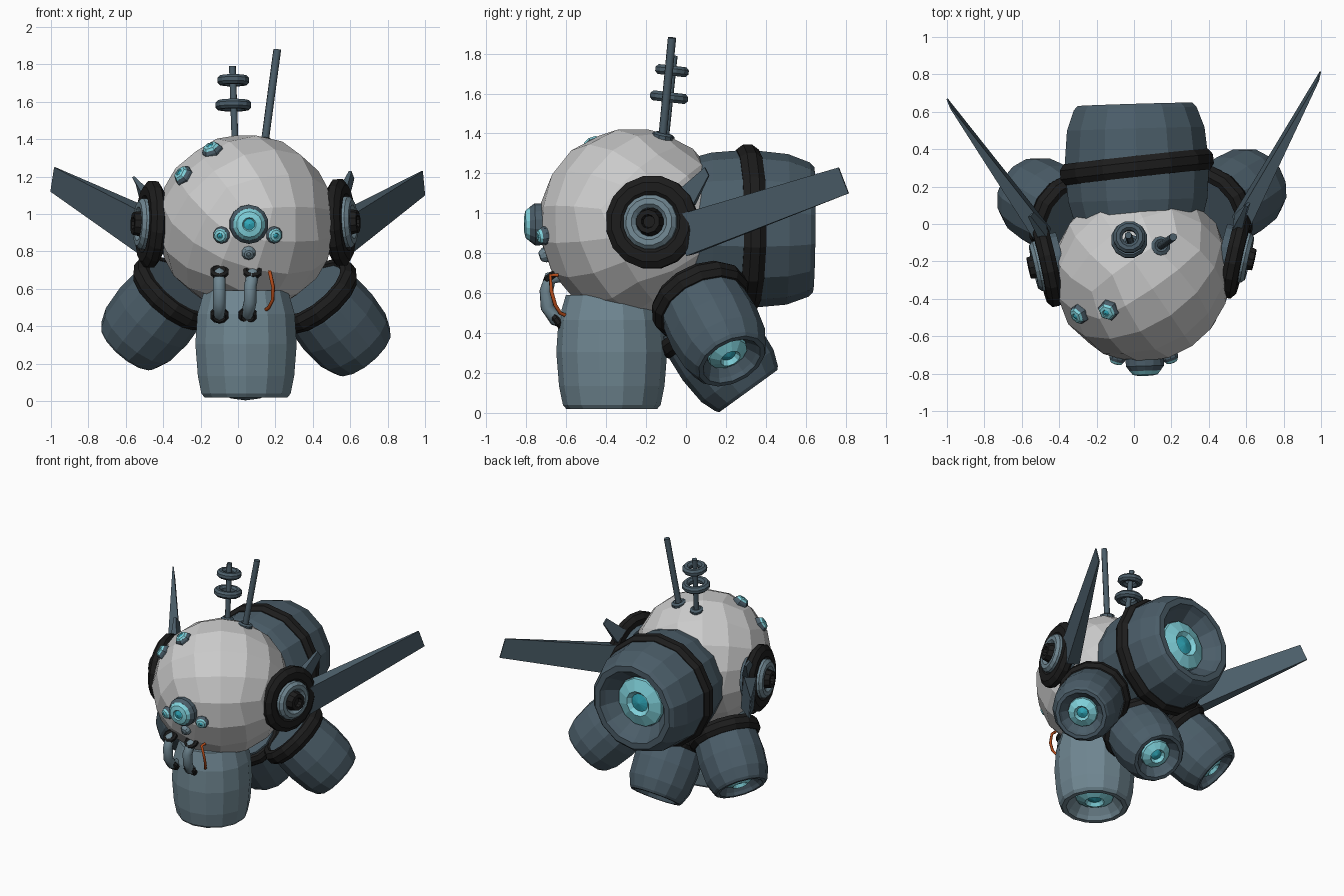
import bpy, bmesh, math
from mathutils import Vector, Matrix

if "Cube" in bpy.data.objects:
    bpy.data.objects.remove(bpy.data.objects["Cube"])

def material(name, rgb):
    m = bpy.data.materials.new(name)
    m.diffuse_color = (*rgb, 1)
    m.use_nodes = True
    m.node_tree.nodes["Principled BSDF"].inputs["Base Color"].default_value = m.diffuse_color
    return m

SLATE = material("slate", (0.07, 0.11, 0.14))
STEEL = material("steel", (0.16, 0.24, 0.285))
BLACK = material("rubber", (0.012, 0.012, 0.012))
GLOW = material("glow", (0.22, 0.65, 0.72))
CORE = material("core", (0.03, 0.4, 0.5))
WIRE = material("wire", (0.45, 0.07, 0.01))

def finish(name, bm, mat=None):
    bmesh.ops.remove_doubles(bm, verts=bm.verts, dist=1e-5)
    bmesh.ops.recalc_face_normals(bm, faces=bm.faces)
    me = bpy.data.meshes.new(name)
    bm.to_mesh(me)
    bm.free()
    ob = bpy.data.objects.new(name, me)
    bpy.context.collection.objects.link(ob)
    if mat:
        me.materials.append(mat)
    return ob

def lathe(name, profile, pos, axis, mat, segs=12, closed=False):
    """Revolve (radius, height) points round an axis through pos."""
    frame = Matrix.Translation(pos) @ Vector(axis).to_track_quat('Z', 'Y').to_matrix().to_4x4()
    bm = bmesh.new()
    rings = []
    for r, h in profile:
        if r < 1e-6:
            rings.append([bm.verts.new(frame @ Vector((0, 0, h)))] * segs)
            continue
        rings.append([bm.verts.new(frame @ Vector((r * math.cos(a), r * math.sin(a), h)))
                      for a in (2 * math.pi * (i + .5) / segs for i in range(segs))])
    if closed:
        rings.append(rings[0])
    for a, b in zip(rings, rings[1:]):
        for i in range(segs):
            j = (i + 1) % segs
            vs = list(dict.fromkeys((a[i], a[j], b[j], b[i])))
            if len(vs) > 2:
                bm.faces.new(vs)
    return finish(name, bm, mat)

def ring(name, pos, axis, major, minor, mat, segs=14, sides=8, stretch=1):
    """Torus; stretch widens or flattens its section along the axis."""
    prof = [(major + minor * math.cos(t), minor * stretch * math.sin(t))
            for t in (2 * math.pi * (i + .5) / sides for i in range(sides))]
    return lathe(name, prof, pos, axis, mat, segs, True)

def tube(name, pts, radius, mat, sides=2):
    cu = bpy.data.curves.new(name, 'CURVE')
    cu.dimensions = '3D'
    cu.bevel_depth, cu.bevel_resolution = radius, sides
    cu.use_fill_caps = True
    sp = cu.splines.new('POLY')
    sp.points.add(len(pts) - 1)
    for p, co in zip(sp.points, pts):
        p.co = (*co, 1)
    ob = bpy.data.objects.new(name, cu)
    bpy.context.collection.objects.link(ob)
    cu.materials.append(mat)

def pod(name, pos, axis, length, top, mid, end, mat, collar=None):
    """Barrel thruster with a recessed glowing nozzle."""
    L, axis = length, Vector(axis).normalized()
    pos = Vector(pos)
    floor = L - .36 * end
    lathe(name, [(0, 0), (top, 0), (mid * .96, .22 * L), (mid, .5 * L), (mid * .95, .8 * L),
                 (end * 1.02, .965 * L), (end * .95, L), (end * .82, L), (end * .76, L - .12 * end),
                 (end * .56, floor), (0, floor)], pos, axis, mat, 14)
    lathe(name + "_nozzle", [(0, floor - .02), (end * .56, floor - .01), (end * .54, floor + .02),
                             (end * .28, floor + .05), (end * .2, floor + .02), (0, floor + .02)],
          pos, axis, GLOW)
    lathe(name + "_nozzle_core", [(end * .2, floor + .025), (0, floor + .04)], pos, axis, CORE)
    if collar:
        h, major, minor, tilt = collar
        ring(name + "_collar", pos + axis * h, axis + Vector((tilt, 0, 0)), major, minor, BLACK, stretch=1.35)

def fin(name, quad, thick_root, thick_tip, mat):
    """Flat tapering blade: root top, root bottom, tip bottom, tip top."""
    q = [Vector(p) for p in quad]
    n = (q[2] - q[0]).cross(q[3] - q[1]).normalized()
    th = (thick_root, thick_root, thick_tip, thick_tip)
    bm = bmesh.new()
    a = [bm.verts.new(p + n * t / 2) for p, t in zip(q, th)]
    b = [bm.verts.new(p - n * t / 2) for p, t in zip(q, th)]
    bm.faces.new(a)
    bm.faces.new(b)
    for i in range(4):
        j = (i + 1) % 4
        bm.faces.new((a[i], a[j], b[j], b[i]))
    finish(name, bm, mat)

# Round faceted body
CENTRE, R = Vector((.043, -.265, .95)), .475
bm = bmesh.new()
bmesh.ops.create_cube(bm, size=1)
bmesh.ops.subdivide_edges(bm, edges=bm.edges[:], cuts=3, use_grid_fill=True)
turn = Matrix.Rotation(.6, 3, 'Z') @ Matrix.Rotation(.6, 3, 'X')
for v in bm.verts:
    w = Vector([math.tan(c * math.pi / 2) for c in v.co])
    v.co = CENTRE + turn @ w.normalized() * (R + .004)
finish("body", bm)

# Thruster pods: front, rear, left and right, and the large back engine
pod("front_pod", (.043, -.372, .59), (0, 0, -1), .57, .23, .278, .24, STEEL)
pod("rear_pod", (.04, .037, .49), (0, .587, -.81), .47, .2, .235, .19, SLATE, (.06, .21, .038, 0))
pod("right_pod", (.395, .055, .59), (.6, .38, -.72), .465, .2, .235, .19, SLATE, (.04, .217, .042, 0))
pod("left_pod", (-.315, .015, .615), (-.6, .36, -.71), .455, .2, .235, .19, SLATE, (.05, .217, .042, 0))
pod("back_engine", (.025, -.02, .925), (-.03, 1, -.01), .66, .34, .397, .33, SLATE, (.325, .381, .045, -.08))

# Ear discs, one on each side, turned slightly forward
for side, pos, axis in (("right", (.545, -.17, .955), (1, -.22, .05)),
                        ("left", (-.465, -.215, .945), (-1, -.22, .05))):
    p, a = Vector(pos), Vector(axis).normalized()
    ring(side + "_ear_tyre", p, a, .178, .062, BLACK, 16, 8, .75)
    lathe(side + "_ear_plate", [(0, -.08), (.16, -.08), (.16, .025), (0, .025)], p, a, SLATE, 16)
    ring(side + "_ear_ring", p + a * .04, a, .105, .036, STEEL, 16)
    lathe(side + "_ear_hub", [(.075, .02), (.06, .1), (.035, .1), (.03, .07), (0, .07)],
          p, a, BLACK, 10)

# Swept fins and the short spikes above them
fin("right_fin", [(.575, -.01, 1.0), (.565, .02, .79), (.997, .815, 1.1), (.985, .765, 1.23)], .09, .008, SLATE)
fin("left_fin", [(-.49, -.07, 1.02), (-.48, -.05, .78), (-1.0, .67, 1.12), (-.98, .62, 1.25)], .09, .008, SLATE)
fin("right_spike", [(.55, -.04, 1.11), (.56, .04, 1.04), (.615, .115, 1.19), (.6, .095, 1.23)], .05, .015, SLATE)
fin("left_spike", [(-.48, -.09, 1.1), (-.49, -.01, 1.03), (-.54, .06, 1.16), (-.56, .04, 1.2)], .05, .015, SLATE)

# Antennas
tube("plain_antenna", [(.14, -.12, 1.36), (.21, -.07, 1.88)], .021, SLATE)
ring("plain_antenna_foot", (.142, -.118, 1.385), (.15, .2, 1), .035, .02, SLATE, 10, 6)
tube("ringed_antenna", [(-.015, -.105, 1.36), (-.03, -.06, 1.79)], .019, SLATE)
ring("ringed_antenna_foot", (-.016, -.105, 1.38), (0, .2, 1), .03, .02, SLATE, 10, 6)
for z, y, r in ((1.582, -.085, .074), (1.715, -.07, .062)):
    ring("antenna_ring", (-.025, y, z), (0, .12, 1), r, .027, SLATE, 12, 8)

# Eyes and bolts set on the body surface, facing outward
def eye(name, toward, r, depth, segs, lens=GLOW, rim=SLATE):
    a = (Vector(toward) - CENTRE).normalized()
    p = CENTRE + a * (R - .02)
    lathe(name + "_rim", [(0, 0), (r, 0), (r, depth * .45), (r * .82, depth * .75), (0, depth * .75)], p, a, rim, segs)
    lathe(name + "_lens", [(r * .85, depth * .7), (r * .65, depth), (r * .35, depth * 1.08),
                           (r * .28, depth * .95), (0, depth * .95)], p, a, lens, segs)
    lathe(name + "_pupil", [(r * .29, depth * .98), (0, depth * 1.1)], p, a, CORE if lens == GLOW else STEEL, 8)

eye("main_eye", (.058, -.735, .945), .105, .085, 14)
eye("left_eye", (-.088, -.715, .887), .046, .05, 10)
eye("right_eye", (.195, -.715, .887), .046, .05, 10)
eye("lower_port", (.057, -.71, .79), .038, .04, 10, STEEL, STEEL)
eye("upper_bolt", (-.135, -.46, 1.335), .058, .05, 6)
eye("lower_bolt", (-.305, -.49, 1.215), .058, .05, 6)

# Hoses with rubber ends, and the loose wire
for name, xt, xb in (("left_hose", -.1, -.1), ("right_hose", .078, .052)):
    xm = (xt + xb) / 2
    tube(name, [(xt, -.62, .69), (xt, -.68, .675), (xm, -.7, .61), (xm, -.695, .53), (xb, -.655, .47), (xb, -.6, .455)], .034, STEEL)
    ring(name + "_top_socket", (xt, -.67, .69), (0, -.6, .8), .035, .018, BLACK, 10, 6)
    ring(name + "_bottom_socket", (xb, -.645, .46), (0, -.8, -.6), .035, .018, BLACK, 10, 6)
tube("wire", [(.17, -.64, .69), (.17, -.68, .69), (.188, -.675, .61), (.185, -.655, .54), (.165, -.63, .5), (.145, -.595, .485)], .01, WIRE, 1)
